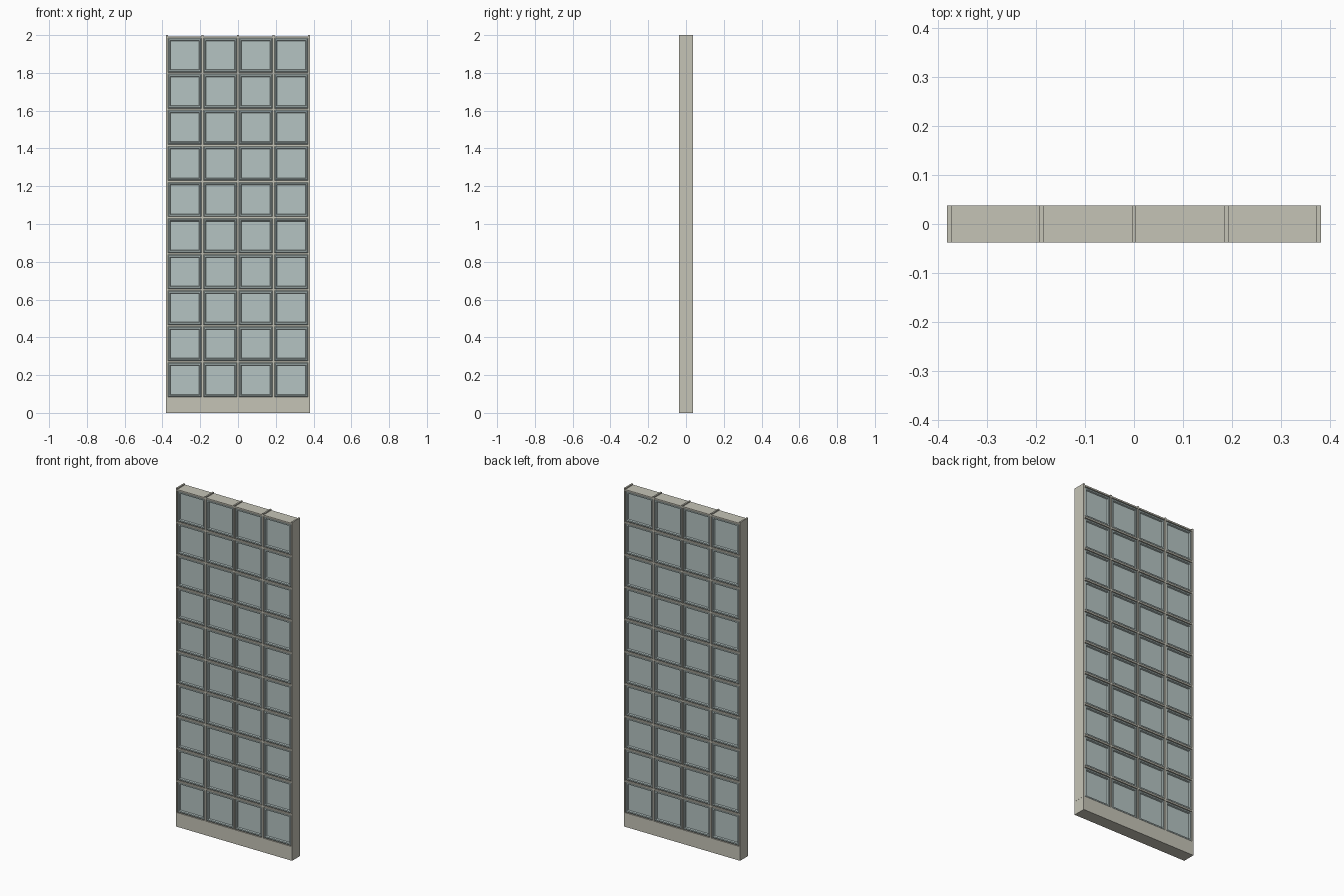
import bpy, bmesh

if "Cube" in bpy.data.objects:
    bpy.data.objects.remove(bpy.data.objects["Cube"])

W, D = 0.76, 0.075          # wall width and depth
JOINT = 0.009               # mortar thickness
COLS, ROWS = 4, 10
PX, PZ = 0.188, 0.191       # block pitch
Z0 = 0.079                  # centre of the lowest bed joint
BASE = 0.08


def material(name, rgb):
    m = bpy.data.materials.new(name)
    m.diffuse_color = (*rgb, 1)
    m.use_nodes = True
    m.node_tree.nodes["Principled BSDF"].inputs["Base Color"].default_value = m.diffuse_color
    return m


mortar = material("mortar", (0.56, 0.55, 0.47))
glass = material("glass", (0.46, 0.55, 0.54))


def finish(name, bm, mat):
    bmesh.ops.recalc_face_normals(bm, faces=bm.faces[:])
    me = bpy.data.meshes.new(name)
    bm.to_mesh(me)
    bm.free()
    me.materials.append(mat)
    ob = bpy.data.objects.new(name, me)
    bpy.context.collection.objects.link(ob)
    return ob


def add_box(bm, x0, x1, z0, z1, depth=D):
    verts = bmesh.ops.create_cube(bm, size=1)["verts"]
    for v in verts:
        v.co.x = x0 if v.co.x < 0 else x1
        v.co.y *= depth
        v.co.z = z0 if v.co.z < 0 else z1


# Solid plinth
bm = bmesh.new()
add_box(bm, -W / 2, W / 2, 0, BASE)
finish("base", bm, mortar)

# Upright joints, running slightly above the top bed joint
xs = [(i - COLS / 2) * PX for i in range(COLS + 1)]
bm = bmesh.new()
for x in xs:
    add_box(bm, x - JOINT / 2, x + JOINT / 2, BASE, 2.0)
finish("upright_joints", bm, mortar)

# Bed joints between the uprights
bm = bmesh.new()
for x in xs[:-1]:
    for r in range(ROWS + 1):
        z = Z0 + r * PZ
        add_box(bm, x + JOINT / 2, x + PX - JOINT / 2,
                max(BASE, z - JOINT / 2), z + JOINT / 2)
finish("bed_joints", bm, mortar)

# Glass block: chamfered rim around a recessed pane, on both faces
# (inset from block edge, y)
half = [(0.0, 0.030), (0.005, 0.034), (0.012, 0.034), (0.015, 0.026)]
profile = [(i, -y) for i, y in reversed(half)] + half


def add_block(bm, cx, cz):
    rings = []
    for inset, y in profile:
        hx = (PX - JOINT) / 2 - inset
        hz = (PZ - JOINT) / 2 - inset
        rings.append([bm.verts.new((cx + sx * hx, y, cz + sz * hz))
                      for sx, sz in ((-1, -1), (1, -1), (1, 1), (-1, 1))])
    for a, b in zip(rings, rings[1:]):
        for k in range(4):
            n = (k + 1) % 4
            bm.faces.new((a[k], a[n], b[n], b[k]))
    bm.faces.new(rings[0])
    bm.faces.new(rings[-1])


bm = bmesh.new()
for c in range(COLS):
    for r in range(ROWS):
        add_block(bm, xs[c] + PX / 2, Z0 + (r + 0.5) * PZ)
finish("glass_blocks", bm, glass)
